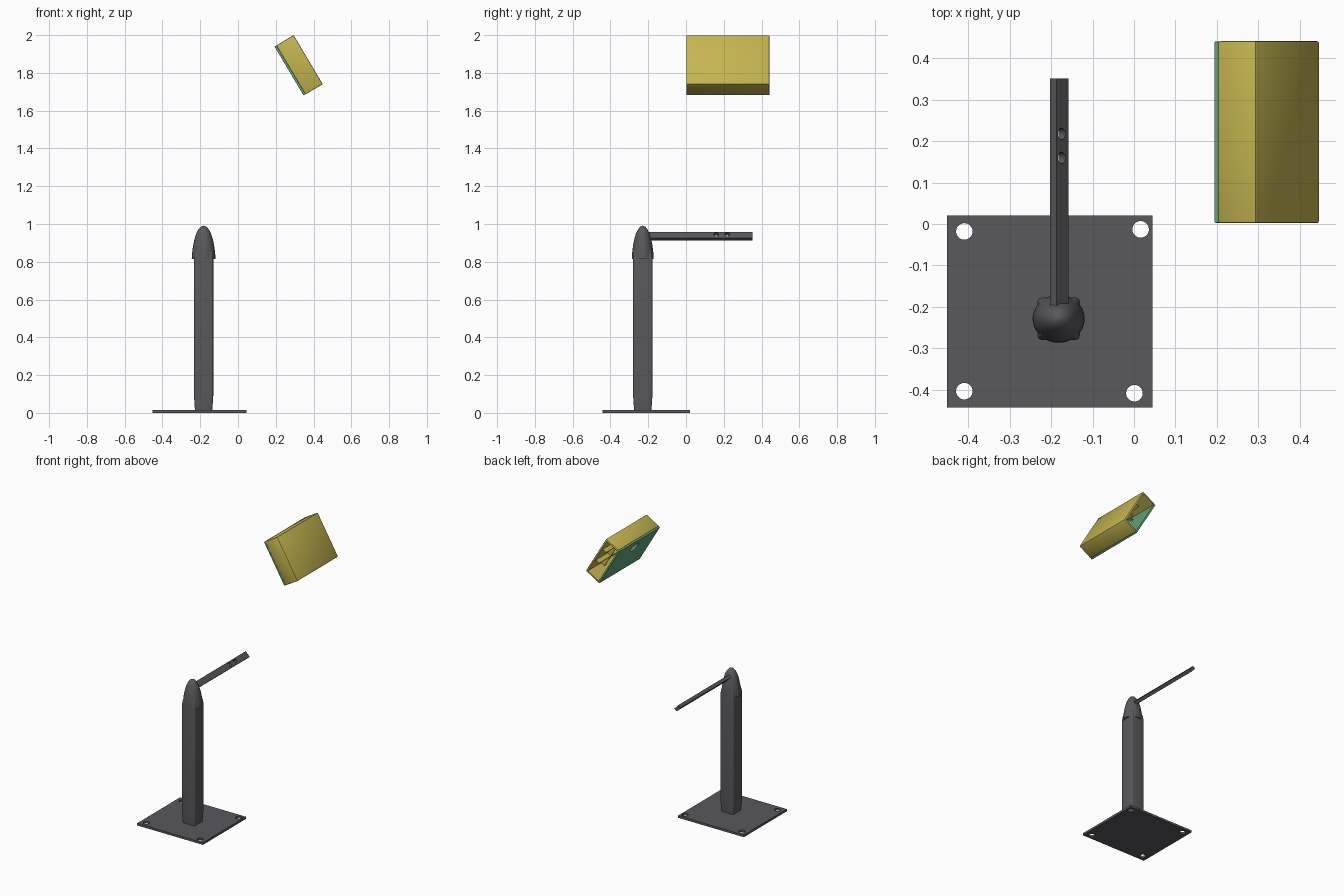
import bpy, bmesh, math
from mathutils import Matrix, Vector

if "Cube" in bpy.data.objects:
    bpy.data.objects.remove(bpy.data.objects["Cube"])


def material(name, rgb):
    m = bpy.data.materials.new(name)
    m.diffuse_color = (*rgb, 1)
    m.use_nodes = True
    m.node_tree.nodes["Principled BSDF"].inputs["Base Color"].default_value = m.diffuse_color
    return m


DARK = material("dark_metal", (0.10, 0.10, 0.11))
YELLOW = material("yellow_paint", (0.55, 0.46, 0.08))
GREEN = material("green_paint", (0.13, 0.38, 0.20))


def finish(bm, name, mat, frame=Matrix()):
    bmesh.ops.recalc_face_normals(bm, faces=bm.faces)
    me = bpy.data.meshes.new(name)
    bm.to_mesh(me)
    bm.free()
    ob = bpy.data.objects.new(name, me)
    ob.matrix_world = frame
    bpy.context.collection.objects.link(ob)
    me.materials.append(mat)
    return ob


def box(name, lo, hi, mat, frame=Matrix(), bevel=0):
    bm = bmesh.new()
    lo, hi = Vector(lo), Vector(hi)
    bmesh.ops.create_cube(bm, size=1, matrix=Matrix.Translation((lo + hi) / 2) @ Matrix.Diagonal((*(hi - lo), 1)))
    if bevel:
        bmesh.ops.bevel(bm, geom=bm.edges[:], offset=bevel, segments=2, profile=0.5, affect='EDGES')
    return finish(bm, name, mat, frame)


def rod(name, centre, radius, axis='Z', frame=Matrix()):
    bm = bmesh.new()
    turn = Matrix.Rotation(math.pi / 2, 4, 'Y') if axis == 'X' else Matrix()
    bmesh.ops.create_cone(bm, cap_ends=True, segments=32, radius1=radius, radius2=radius,
                          depth=0.06, matrix=Matrix.Translation(centre) @ turn)
    return finish(bm, name, DARK, frame)


def cut(ob, cutters):
    bpy.context.view_layer.update()
    bpy.context.view_layer.objects.active = ob
    for c in cutters:
        mod = ob.modifiers.new("cut", 'BOOLEAN')
        mod.operation, mod.solver, mod.object = 'DIFFERENCE', 'EXACT', c
        bpy.ops.object.modifier_apply(modifier=mod.name)
        bpy.data.objects.remove(c)


def loft(name, rings, mat):
    bm = bmesh.new()
    loops = [[bm.verts.new(p) for p in r] for r in rings]
    n = len(loops[0])
    for a, b in zip(loops, loops[1:]):
        for i in range(n):
            bm.faces.new((a[i], a[(i + 1) % n], b[(i + 1) % n], b[i]))
    bm.faces.new(loops[0][::-1])
    bm.faces.new(loops[-1])
    return finish(bm, name, mat)


def smooth(ob):
    bpy.ops.object.select_all(action='DESELECT')
    ob.select_set(True)
    bpy.context.view_layer.objects.active = ob
    bpy.ops.object.shade_smooth_by_angle(angle=math.radians(35))


# base plate with four bolt holes
plate = box("base_plate", (-0.452, -0.443, 0), (0.045, 0.021, 0.015), DARK)
cut(plate, [rod("bolt_cutter", (x, y, 0), 0.02)
            for x, y in ((-0.41, -0.018), (0.016, -0.013), (-0.41, -0.404), (0.001, -0.409))])

CX, CY = -0.182, -0.229


# rounded square post, slightly pinched at the foot and under the cap
def square_ring(h, z, r=0.01):
    pts = []
    for q, (sx, sy) in enumerate(((1, 1), (-1, 1), (-1, -1), (1, -1))):
        for k in range(5):
            a = math.pi / 2 * (q + k / 4)
            pts.append((CX + sx * (h - r) + r * math.cos(a), CY + sy * (h - r) + r * math.sin(a), z))
    return pts


post = loft("post", [square_ring(h, z) for h, z in
                     ((0.045, 0.01), (0.047, 0.03), (0.051, 0.09), (0.051, 0.82), (0.047, 0.85), (0.036, 0.89))], DARK)
smooth(post)

# bullet shaped cap
profile = ((1, 0.815), (0.97, 0.845), (0.90, 0.88), (0.79, 0.915), (0.63, 0.948),
           (0.45, 0.970), (0.25, 0.985), (0.02, 0.991))
cap = loft("post_cap", [[(CX + 0.063 * s * math.cos(t * math.tau / 40), CY + 0.058 * s * math.sin(t * math.tau / 40), z)
                         for t in range(40)] for s, z in profile], DARK)
smooth(cap)

# tilted flat arm with two holes
arm_frame = Matrix.Translation((-0.181, 0, 0.935)) @ Matrix.Rotation(math.radians(-43), 4, 'Y')
arm = box("arm", (-0.011, -0.215, -0.021), (0.011, 0.352, 0.021), DARK, arm_frame)
cut(arm, [rod("arm_cutter", (0, y, 0.003), 0.0135, 'X', arm_frame) for y in (0.16, 0.218)])

# floating tilted housing: open at the back end and under the green panel
frame = Matrix.Translation((0.321, 0.222, 1.84)) @ Matrix.Rotation(math.radians(-30.7), 4, 'Y')
housing = box("housing", (-0.048, -0.22, -0.151), (0.059, 0.22, 0.151), YELLOW, frame, 0.005)
cut(housing, [box("hollow_cutter", (-0.1, -0.208, -0.139), (0.047, 0.3, 0.139), YELLOW, frame)])
smooth(housing)

# ribs inside the housing
for i, z in enumerate((-0.05, 0.05)):
    box(f"long_rib_{i + 1}", (0.018, -0.21, z - 0.004), (0.05, 0.2, z + 0.004), YELLOW, frame)
for i, y in enumerate((-0.07, 0.07)):
    box(f"cross_rib_{i + 1}", (0.018, y - 0.004, -0.142), (0.05, y + 0.004, 0.142), YELLOW, frame)

# green panel with one round opening
panel = box("back_panel", (-0.059, -0.219, -0.15), (-0.047, 0.219, 0.15), GREEN, frame, 0.002)
cut(panel, [rod("opening_cutter", (-0.053, 0.01, 0.082), 0.036, 'X', frame)])
